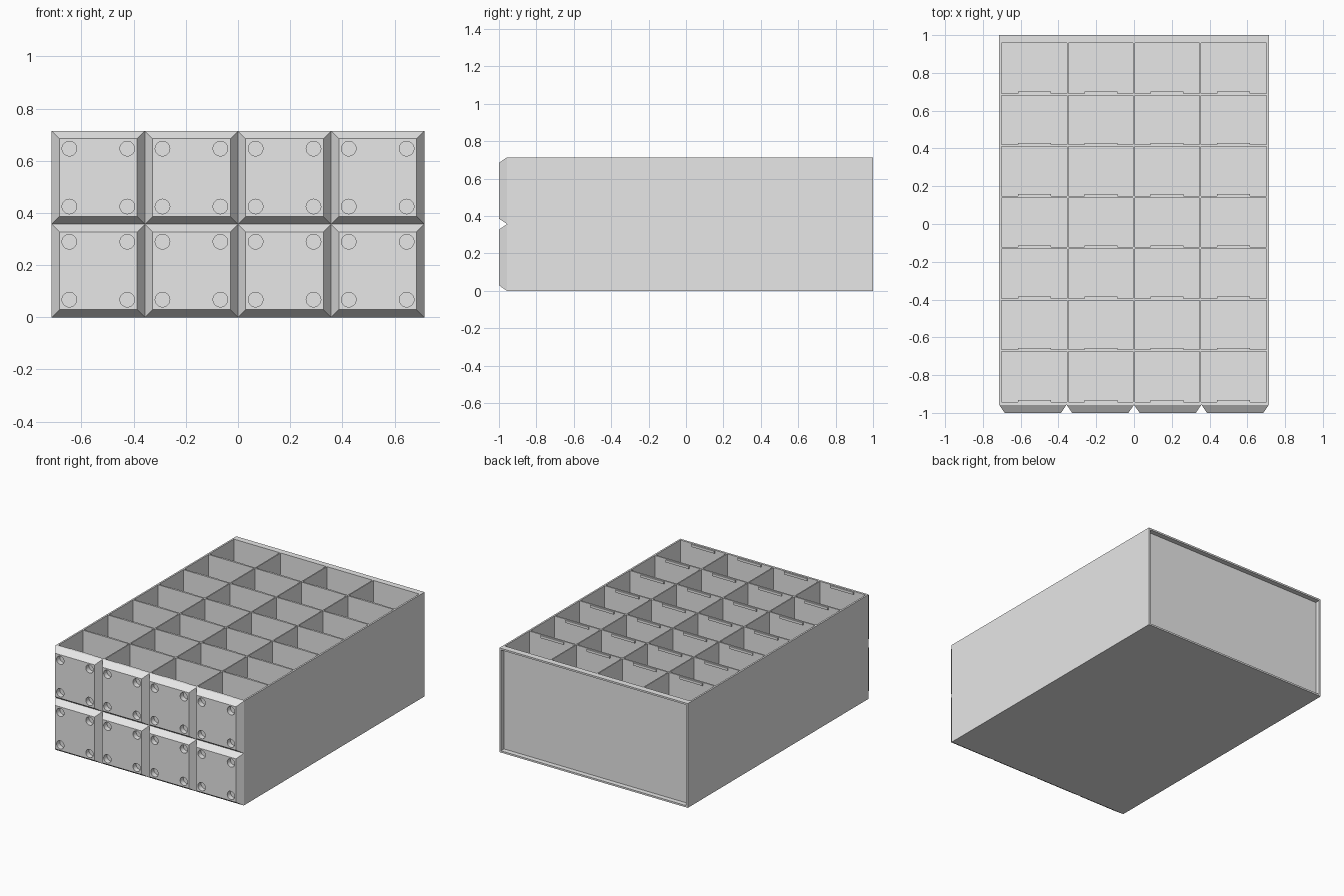
import bpy
import bmesh
from mathutils import Matrix, Vector

if "Cube" in bpy.data.objects:
    bpy.data.objects.remove(bpy.data.objects["Cube"], do_unlink=True)

HALF = 0.714            # half width, and full height
WALL = 0.012
FRONT, BACK = -0.957, 1.0
CELL_FRONT, CELL_BACK = -0.942, 0.958
COLS, ROWS = 4, 7
TILE = 2 * HALF / COLS
PITCH = (CELL_BACK - CELL_FRONT) / ROWS

grey = bpy.data.materials.new("plain_grey")
grey.use_nodes = True
grey.diffuse_color = (0.8, 0.8, 0.8, 1)
grey.node_tree.nodes["Principled BSDF"].inputs["Base Color"].default_value = (0.8, 0.8, 0.8, 1)


def add_object(name, bm):
    mesh = bpy.data.meshes.new(name)
    bm.to_mesh(mesh)
    bm.free()
    mesh.materials.append(grey)
    obj = bpy.data.objects.new(name, mesh)
    bpy.context.scene.collection.objects.link(obj)
    return obj


def box(name, low, high):
    low, high = Vector(low), Vector(high)
    bm = bmesh.new()
    place = Matrix.Translation((low + high) / 2) @ Matrix.Diagonal((high - low).to_4d())
    bmesh.ops.create_cube(bm, size=1, matrix=place)
    return add_object(name, bm)


# Outer shell, reaching past the back wall to form a recess
inner = HALF - WALL
box("floor", (-HALF, FRONT, 0), (HALF, BACK, WALL))
box("left_wall", (inner, FRONT, WALL), (HALF, BACK, HALF))
box("right_wall", (-HALF, FRONT, WALL), (-inner, BACK, HALF))
box("front_wall", (-inner, FRONT, WALL), (inner, CELL_FRONT, HALF))
box("back_wall", (-inner, CELL_BACK, WALL), (inner, CELL_BACK + 0.008, HALF))
box("back_top_lip", (-inner, CELL_BACK + 0.008, HALF - WALL), (inner, BACK, HALF))

# Compartment dividers
for i in range(1, COLS):
    x = -inner + 2 * inner * i / COLS
    box(f"long_divider_{i}", (x - 0.004, CELL_FRONT, WALL), (x + 0.004, CELL_BACK, HALF))
for j in range(1, ROWS):
    y = CELL_FRONT + PITCH * j
    box(f"cross_divider_{j}", (-inner, y - 0.005, WALL), (inner, y + 0.005, HALF))

# Small tab at the front rim of every compartment
for j in range(ROWS):
    y = CELL_FRONT + PITCH * j + (0.005 if j else 0)
    for i in range(COLS):
        x = -inner + 2 * inner * (i + 0.5) / COLS
        box(f"tab_{j}_{i}", (x - 0.087, y, HALF - 0.02), (x + 0.087, y + 0.009, HALF - 0.003))

# Front tile: bevelled block with four round sockets
bm = bmesh.new()
bmesh.ops.create_cube(bm, size=1, matrix=Matrix.Diagonal((TILE, 0.043, TILE, 1)))
for v in bm.verts:
    if v.co.y < 0:
        v.co.x *= 0.835
        v.co.z *= 0.835
tile = add_object("front_tile", bm)

bm = bmesh.new()
for sx in (-1, 1):
    for sz in (-1, 1):
        place = Matrix.Translation((sx * 0.111, -0.02, sz * 0.111)) @ Matrix.Rotation(1.570796, 4, "X")
        bmesh.ops.create_cone(bm, cap_ends=True, segments=32, radius1=0.028,
                              radius2=0.028, depth=0.066, matrix=place)
cutter = add_object("socket_cutter", bm)
cutter.hide_render = True
cut = tile.modifiers.new("sockets", "BOOLEAN")
cut.operation = "DIFFERENCE"
cut.solver = "EXACT"
cut.object = cutter
bpy.context.view_layer.update()
tile_mesh = bpy.data.meshes.new_from_object(tile.evaluated_get(bpy.context.evaluated_depsgraph_get()))
bpy.data.objects.remove(tile, do_unlink=True)
bpy.data.objects.remove(cutter, do_unlink=True)

# Smooth the socket walls only
for p in tile_mesh.polygons:
    p.use_smooth = p.area < 0.0005
tile_mesh.set_sharp_from_angle(angle=0.5)

# Grid of tiles across the front
for row in range(2):
    for col in range(COLS):
        obj = bpy.data.objects.new(f"front_tile_{row}_{col}", tile_mesh)
        obj.location = (-HALF + TILE * (col + 0.5), FRONT - 0.0215, TILE * (row + 0.5))
        bpy.context.scene.collection.objects.link(obj)
